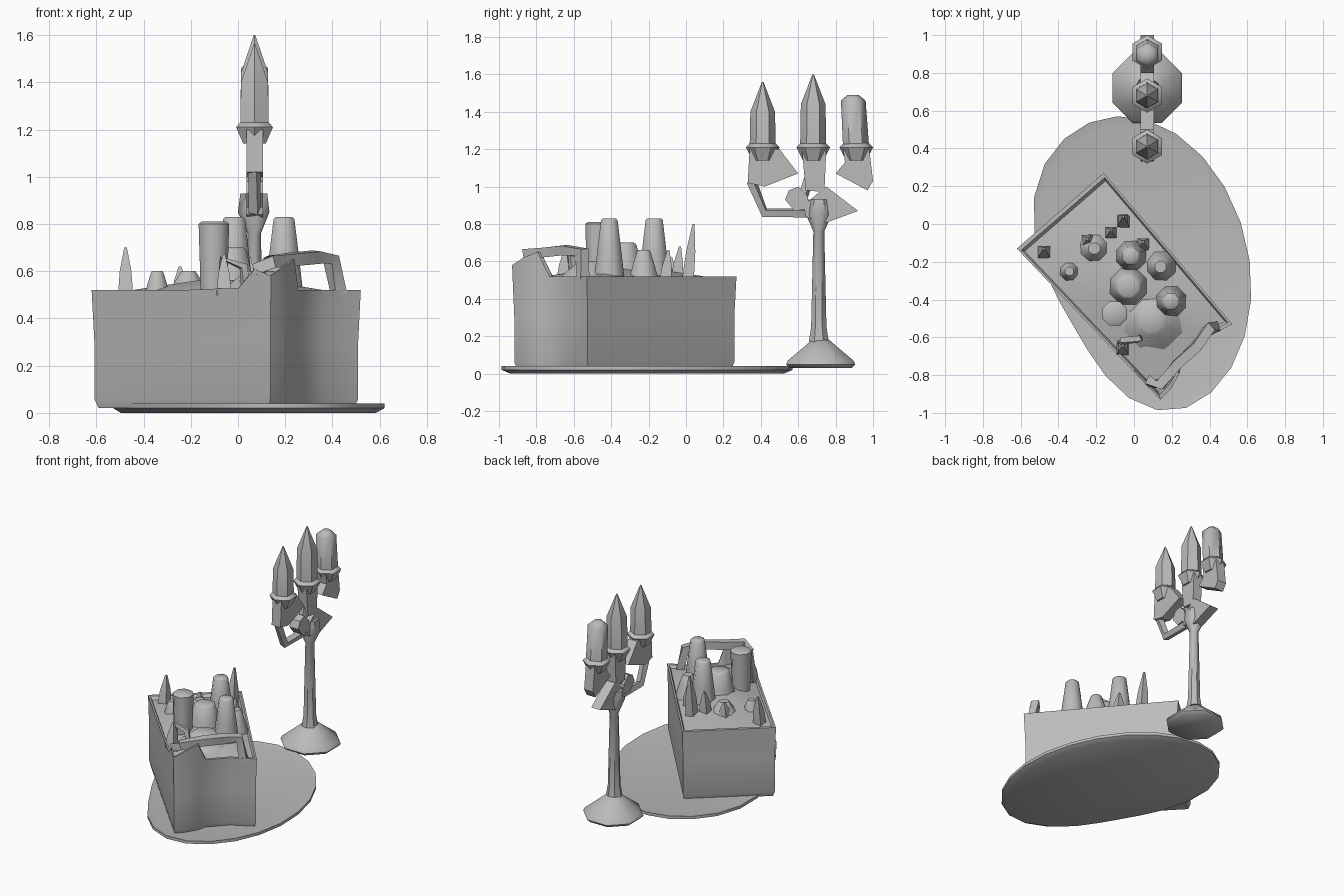
import bpy, bmesh
from math import cos, sin, pi, radians
from mathutils import Vector

default_cube = bpy.data.objects.get("Cube")
if default_cube:
    bpy.data.objects.remove(default_cube, do_unlink=True)

grey = bpy.data.materials.new("plain grey")
grey.use_nodes = True
grey_colour = (.5, .5, .5, 1)
grey.diffuse_color = grey_colour
grey.node_tree.nodes["Principled BSDF"].inputs["Base Color"].default_value = grey_colour


def finish(name, bm, angle):
    bmesh.ops.recalc_face_normals(bm, faces=bm.faces)
    mesh = bpy.data.meshes.new(name)
    bm.to_mesh(mesh)
    bm.free()
    mesh.materials.append(grey)
    part = bpy.data.objects.new(name, mesh)
    bpy.context.collection.objects.link(part)
    bpy.ops.object.select_all(action='DESELECT')
    part.select_set(True)
    bpy.context.view_layer.objects.active = part
    bpy.ops.object.shade_smooth_by_angle(angle=radians(angle))


def loft(name, rings, angle=40):
    """Skin a stack of equal-length point rings and cap both ends."""
    bm = bmesh.new()
    rows = [[bm.verts.new(point) for point in ring] for ring in rings]
    for low, high in zip(rows, rows[1:]):
        for i in range(len(low)):
            bm.faces.new((low[i - 1], low[i], high[i], high[i - 1]))
    bm.faces.new(rows[0])
    bm.faces.new(rows[-1])
    finish(name, bm, angle)


def lathe(name, x, y, profile, sides=6, lean=0):
    """Stack regular rings from (radius, height) pairs; lean shifts y with height."""
    base = profile[0][1]
    turns = [2 * pi * (i + .5) / sides for i in range(sides)]
    loft(name, [[(x + radius * cos(turn), y + radius * sin(turn) + lean * (z - base), z)
                 for turn in turns] for radius, z in profile], angle=50)


def slab(name, outline, thickness=.07):
    """Flat piece drawn in the y-z plane around the stand's axis."""
    loft(name, [[(stand_x + side * thickness / 2, y, z) for y, z in outline]
                for side in (-1, 1)], angle=30)


def bar(name, path, radius):
    """Square bar following a path."""
    path = [Vector(point) for point in path]
    rings = []
    for i, point in enumerate(path):
        ahead = path[min(i + 1, len(path) - 1)] - path[max(i - 1, 0)]
        side = ahead.cross(Vector((.3, .2, 1))).normalized() * radius
        up = side.cross(ahead.normalized())
        rings.append([point + side + up, point + side - up,
                      point - side - up, point - side + up])
    loft(name, rings)


def in_box(along, across, z):
    """Point in the slanted box: along its length and across its width, from 0 to 1."""
    return Vector((-.62 + along * (.76 - .08 * across) + .46 * across,
                   -.13 - .8 * along + .4 * across, z))


# Rounded plate: a skewed ellipse with a waist on one side
def plate_ring(scale, z):
    ring = []
    for i in range(24):
        turn = 2 * pi * i / 24
        waist = max(0, cos(turn - 1.25 * pi)) ** 3
        reach = scale * (1 - waist / 4)
        ring.append((.02 + reach * (.6 * cos(turn) + .05 * sin(turn)),
                     -.22 + reach * (.77 * sin(turn) - .18 * cos(turn)), z))
    return ring


loft("plate", [plate_ring(.94, 0), plate_ring(1, .02),
               plate_ring(1, .04), plate_ring(.93, .03)])

# Slanted box with one raised corner and a dented end
rim_height = .52
box_outline = [(0, 0, 0), (.5, 0, 0), (.82, 0, .01), (.91, 0, .09), (1, 0, .06),
               (1, .15, .1), (.98, .3, .13), (.95, .4, 0), (.95, .7, 0),
               (1, 1, 0), (.5, 1, 0), (0, 1, 0)]


def box_ring(scale, z, raise_corner=False):
    centre = in_box(.5, .5, z)
    return [centre + (in_box(along, across, z + raise_corner * extra) - centre)
            * Vector((scale, 0, 0)).x + Vector((0, 0, raise_corner * extra * (1 - scale)))
            for along, across, extra in box_outline]


loft("box", [box_ring(.95, .02), box_ring(.98, .06), box_ring(.98, .3),
             box_ring(1, rim_height, True), box_ring(.96, rim_height, True),
             box_ring(.93, .5), box_ring(.6, .53), box_ring(.25, .56)], angle=35)

# Arched handle over the dented end
bar("box_handle", [in_box(.9, .04, .6), in_box(.95, .1, .64), in_box(.94, .35, .65),
                   in_box(.95, .6, .66), in_box(.93, .8, .65), in_box(.95, .85, .5)], radius=.026)

# Bottles and mounds standing in the box
bottles = {
    "tall_bottle": (.7, .7, .09, .048, .83),
    "back_bottle": (.4, .7, .09, .05, .83),
    "front_bottle": (.55, .24, .06, .07, .81),
    "middle_bottle": (.5, .5, .12, .07, .7),
    "side_bottle": (.54, .84, .09, .04, .66),
    "large_mound": (.7, .45, .2, .08, .6),
    "low_mound": (.25, .5, .1, .04, .6),
    "small_mound": (.25, .2, .06, .03, .6),
}
for name, (along, across, base_radius, top_radius, top) in bottles.items():
    foot = in_box(along, across, .49)
    shoulder = (base_radius + top_radius) / 2
    lathe(name, foot.x, foot.y, [(base_radius, foot.z), (shoulder, (foot.z + top) / 2),
                                 (top_radius, top - .01), (top_radius * .8, top)], sides=8)

# Pointed shards
shards = {
    "corner_shard": (.1, .15, .7), "edge_shard": (.7, .07, .67), "back_shard": (.25, .7, .68),
    "low_shard": (.2, .5, .62), "post_shard": (.25, .85, .8), "side_shard": (.4, .85, .66),
}
for name, (along, across, tip) in shards.items():
    foot = in_box(along, across, .5)
    lathe(name, foot.x, foot.y, [(.045, foot.z), (.035, (foot.z + tip) / 2), (.008, tip)],
          sides=4, lean=.1)

# Small loop leaning out of the box
bar("small_loop", [in_box(.67, .1, .5), in_box(.67, .12, .65),
                   in_box(.72, .24, .62), in_box(.72, .26, .5)], radius=.015)

# Candle stand: foot and stem
stand_x = .07
lathe("stand_foot", stand_x, .72, [(.18, .03), (.2, .05), (.19, .07), (.1, .14), (.05, .18)], sides=8)
lathe("stand_stem", stand_x, .71, [(.055, .17), (.042, .25), (.03, .76), (.07, .85), (.06, .93)], sides=7)

# Branching head, arm and the brackets under the cups
slab("stand_head", [(.64, .84), (.73, .8), (.92, .87), (.75, 1), (.7, .96), (.63, .9)])
slab("head_scroll", [(.53, .93), (.58, .87), (.66, .88), (.65, .95), (.6, 1), (.55, .98)])
slab("middle_neck", [(.64, .98), (.74, .97), (.75, 1.2), (.62, 1.2)])
slab("front_bracket", [(.34, 1.2), (.33, 1.02), (.42, 1), (.6, 1.07), (.5, 1.2)])
slab("back_bracket", [(.84, 1.2), (.85, 1.13), (.8, 1.07), (.97, .98), (1, 1.03), (.98, 1.2)])
bar("front_arm", [(stand_x, .35, 1.03), (stand_x, .42, .86), (stand_x, .66, .86)], radius=.02)
bar("middle_strut", [(stand_x, .62, .93), (stand_x, .66, 1.05)], radius=.02)

# Three candles in their cups; the back one is blunt and leans
candles = {
    "front": (.41, 1.4, 1.56, .004, 0),
    "middle": (.68, 1.44, 1.6, .004, 0),
    "back": (.91, 1.46, 1.49, .03, -.06),
}
for place, (y, shoulder, tip, tip_radius, lean) in candles.items():
    lathe(place + "_cup", stand_x, y, [(.055, 1.14), (.075, 1.18), (.09, 1.21), (.06, 1.24)])
    lathe(place + "_candle", stand_x, y, [(.07, 1.2), (.066, shoulder), (tip_radius, tip)], lean=lean)
